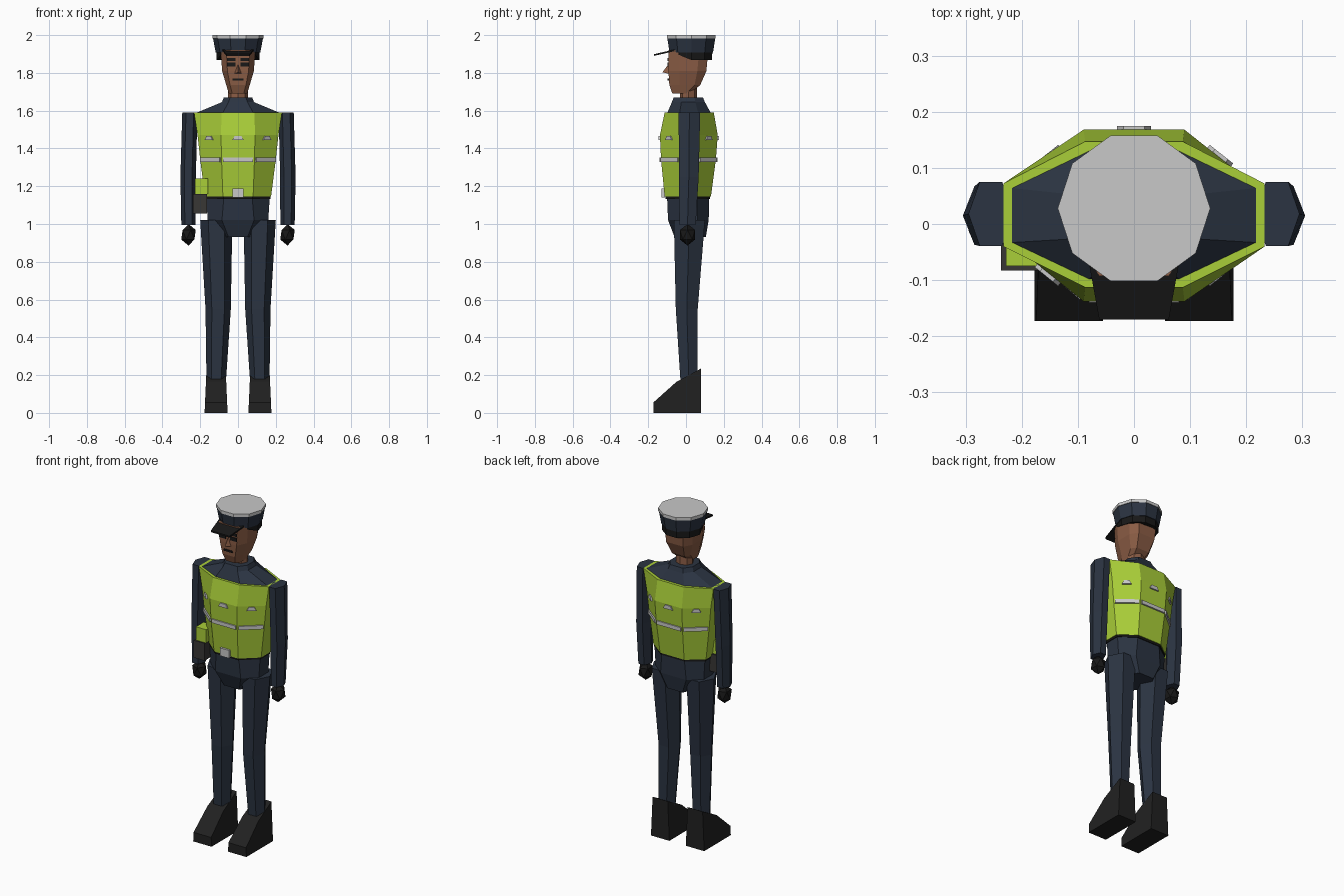
import bpy, bmesh, math
from mathutils import Vector, Matrix

cube = bpy.data.objects.get("Cube")
if cube:
    bpy.data.objects.remove(cube)


def material(name, r, g, b):
    m = bpy.data.materials.new(name)
    m.use_nodes = True
    m.diffuse_color = (r, g, b, 1)
    m.node_tree.nodes["Principled BSDF"].inputs["Base Color"].default_value = (r, g, b, 1)
    return m


NAVY = material("navy cloth", 0.024, 0.034, 0.054)
LIME = material("lime vest", 0.40, 0.62, 0.04)
SILVER = material("light grey", 0.58, 0.58, 0.58)
BLACK = material("black", 0.009, 0.009, 0.009)
BOOT = material("boot black", 0.015, 0.015, 0.015)
POUCH = material("dark grey", 0.04, 0.038, 0.036)
SKIN = material("brown skin", 0.26, 0.11, 0.06)
SIDES = (("left", 1), ("right", -1))


def finish(name, bm, mat):
    bmesh.ops.recalc_face_normals(bm, faces=bm.faces)
    mesh = bpy.data.meshes.new(name)
    bm.to_mesh(mesh)
    bm.free()
    mesh.materials.append(mat)
    obj = bpy.data.objects.new(name, mesh)
    bpy.context.collection.objects.link(obj)
    return obj


def loft(name, rings, mat):
    """Skin a list of equal-length rings and cap both ends."""
    bm = bmesh.new()
    rows = [[bm.verts.new(p) for p in ring] for ring in rings]
    n = len(rows[0])
    for a, b in zip(rows, rows[1:]):
        for i in range(n):
            j = (i + 1) % n
            bm.faces.new((a[i], a[j], b[j], b[i]))
    bm.faces.new(rows[0])
    bm.faces.new(rows[-1])
    return finish(name, bm, mat)


def ngon(n, z, cx, cy, rx, ry):
    return [Vector((cx + rx * math.cos(math.tau * i / n),
                    cy + ry * math.sin(math.tau * i / n), z)) for i in range(n)]


def octa(z, hx, fx, yf, yb, s0, s1):
    """Body section: front and back flats, straight sides, slanted corners."""
    half = [(fx, yf), (hx, s0), (hx, s1), (fx, yb)]
    pts = half + [(-x, y) for x, y in reversed(half)]
    return [Vector((x, y, z)) for x, y in pts]


def box(name, x0, x1, y0, y1, z0, z1, mat):
    quad = [(x0, y0), (x1, y0), (x1, y1), (x0, y1)]
    return loft(name, [[(x, y, z) for x, y in quad] for z in (z0, z1)], mat)


# Vest with a flat rim around the shoulder opening
VEST = [
    (1.145, 0.175, 0.08, -0.113, 0.132, -0.03, 0.06),
    (1.34, 0.20, 0.087, -0.132, 0.158, -0.036, 0.066),
    (1.47, 0.214, 0.09, -0.138, 0.168, -0.038, 0.07),
    (1.59, 0.233, 0.087, -0.113, 0.147, -0.04, 0.072),
]
RIM = (1.59, 0.217, 0.08, -0.098, 0.13, -0.033, 0.064)
loft("vest", [octa(*s) for s in VEST] + [octa(*RIM)], LIME)


def strip(name, z, corner, t0, t1, height, taper=0.0):
    """Reflective plate on one slanted or flat side of the vest."""
    lo, hi = next((a, b) for a, b in zip(VEST, VEST[1:]) if a[0] <= z <= b[0])
    k = (z - lo[0]) / (hi[0] - lo[0])
    ring = [p.lerp(q, k) for p, q in zip(octa(*lo), octa(*hi))]
    a, b = ring[corner], ring[(corner + 1) % 8]
    along = (b - a).normalized()
    out = Vector((along.y, -along.x, 0))
    p, q = a.lerp(b, t0), a.lerp(b, t1)
    rows = []
    for dz, inset in ((-height / 2, 0), (height / 2, taper)):
        e = along * inset
        up = Vector((0, 0, dz))
        rows.append([p + e - out * 0.008 + up, p + e + out * 0.008 + up,
                     q - e + out * 0.008 + up, q - e - out * 0.008 + up])
    loft(name, rows, SILVER)


# Reflective waist bands and chest patches, front and back
for corner, label in ((7, "front"), (0, "front_left"), (6, "front_right"),
                      (3, "back"), (2, "back_left"), (4, "back_right")):
    strip("band_" + label, 1.34, corner, 0.04, 0.96, 0.022)
    strip("patch_" + label, 1.455, corner, 0.33, 0.67, 0.022, 0.012)

# Shoulders, collar and neck
loft("shoulders", [octa(*RIM),
                   octa(1.645, 0.085, 0.05, -0.075, 0.1, -0.025, 0.05),
                   octa(1.67, 0.075, 0.042, -0.065, 0.09, -0.02, 0.045)], NAVY)
loft("neck", [ngon(8, z, 0, 0.013, 0.052, 0.045) for z in (1.64, 1.74)], SKIN)

# Belt, buckle and hips
loft("belt", [octa(z, 0.171, 0.078, -0.109, 0.128, -0.03, 0.06) for z in (1.133, 1.15)], BLACK)
box("buckle", -0.03, 0.03, -0.13, -0.11, 1.14, 1.187, SILVER)
loft("hips", [octa(1.14, 0.168, 0.075, -0.1, 0.123, -0.03, 0.06),
              octa(1.02, 0.16, 0.085, -0.095, 0.12, -0.03, 0.06),
              octa(0.93, 0.075, 0.05, -0.06, 0.105, -0.02, 0.06)], NAVY)

# Holster pouch with a lime carrier above it
box("pouch", -0.237, -0.165, -0.083, 0.01, 1.055, 1.16, POUCH)
box("pouch_carrier", -0.228, -0.16, -0.075, 0.0, 1.16, 1.24, LIME)

for side, s in SIDES:
    # Sleeve
    loft(side + "_arm", [ngon(6, 1.59, s * 0.255, 0.018, 0.04, 0.066),
                         ngon(6, 1.25, s * 0.264, 0.015, 0.041, 0.06),
                         ngon(6, 0.995, s * 0.262, 0.008, 0.038, 0.05)], NAVY)
    # Gloved hand
    bm = bmesh.new()
    bmesh.ops.create_icosphere(
        bm, subdivisions=1, radius=1,
        matrix=Matrix.Translation((s * 0.262, 0.008, 0.943)) @ Matrix.Diagonal((0.043, 0.047, 0.057, 1)))
    finish(side + "_hand", bm, BLACK)
    # Trouser leg
    loft(side + "_leg", [ngon(6, 1.02, s * 0.115, 0.018, 0.085, 0.095),
                         ngon(6, 0.55, s * 0.105, 0.004, 0.067, 0.067),
                         ngon(6, 0.18, s * 0.115, 0.015, 0.052, 0.052)], NAVY)
    # Wedge boot, slightly narrower towards the ankle
    profile = [(-0.173, 0), (-0.173, 0.055), (-0.05, 0.165), (0.08, 0.235), (0.08, 0)]
    loft(side + "_boot", [[(s * 0.116 + e * (0.061 - 0.045 * z), y, z) for y, z in profile]
                          for e in (-1, 1)], BOOT)
    # Eye and brow
    for part, z, h in (("eye", 1.845, 0.011), ("brow", 1.872, 0.008)):
        x0, x1 = sorted((s * 0.014, s * 0.058))
        box(side + "_" + part, x0, x1, -0.097, -0.089, z - h, z + h, BLACK)

# Head
loft("head", [octa(1.69, 0.048, 0.03, -0.072, 0.02, -0.045, 0.0),
              octa(1.735, 0.062, 0.042, -0.088, 0.075, -0.035, 0.045),
              octa(1.81, 0.084, 0.056, -0.093, 0.108, -0.035, 0.06),
              octa(1.92, 0.092, 0.062, -0.093, 0.118, -0.035, 0.07)], SKIN)
box("mouth", -0.028, 0.028, -0.097, -0.086, 1.76, 1.77, BLACK)

# Wedge nose
bm = bmesh.new()
base = [bm.verts.new(p) for p in ((-0.02, -0.09, 1.795), (0.02, -0.09, 1.795), (0, -0.09, 1.85))]
tip = bm.verts.new((0, -0.125, 1.803))
bm.faces.new(base)
for i in range(3):
    bm.faces.new((base[i], base[(i + 1) % 3], tip))
finish("nose", bm, SKIN)

# Cap: headband dipping at the back, flared crown, pale top
lower = ngon(10, 1.895, 0, 0.03, 0.113, 0.114)
for p in lower:
    if p.y > 0.02:
        p.z = 1.868
loft("cap_band", [lower, ngon(10, 1.925, 0, 0.03, 0.114, 0.115)], BLACK)
loft("cap_crown", [ngon(10, 1.908, 0, 0.028, 0.118, 0.121),
                   ngon(10, 1.982, 0, 0.028, 0.132, 0.133)], NAVY)
loft("cap_top", [ngon(10, z, 0, 0.028, 0.136, 0.136) for z in (1.982, 2.0)], SILVER)

# Sloping visor
visor = [(-0.082, -0.06, 1.915), (0.082, -0.06, 1.915), (0.062, -0.17, 1.89), (-0.062, -0.17, 1.89)]
loft("visor", [[(x, y, z + d) for x, y, z in visor] for d in (0, 0.009)], BLACK)
